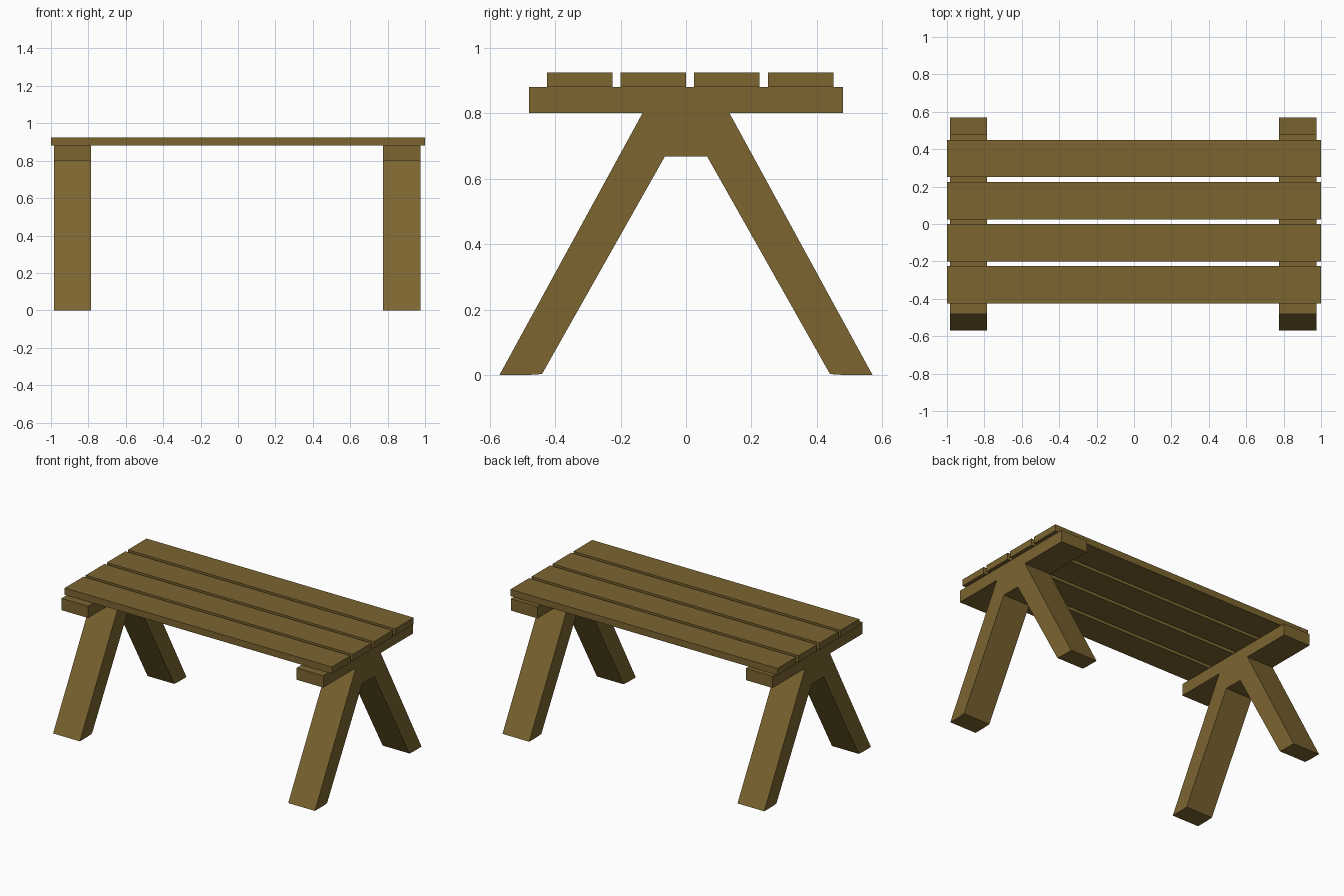
import bpy, bmesh
from mathutils import Vector

if "Cube" in bpy.data.objects:
    bpy.data.objects.remove(bpy.data.objects["Cube"])

wood = bpy.data.materials.new("wood")
wood.diffuse_color = (0.20, 0.13, 0.03, 1)
wood.use_nodes = True
wood.node_tree.nodes["Principled BSDF"].inputs["Base Color"].default_value = wood.diffuse_color


def extrude_profile(name, points, x0, x1):
    """Extrude a closed (y, z) profile along x from x0 to x1."""
    bm = bmesh.new()
    face = bm.faces.new([bm.verts.new((x0, y, z)) for y, z in points])
    res = bmesh.ops.extrude_face_region(bm, geom=[face])
    verts = [v for v in res["geom"] if isinstance(v, bmesh.types.BMVert)]
    bmesh.ops.translate(bm, verts=verts, vec=Vector((x1 - x0, 0, 0)))
    bmesh.ops.recalc_face_normals(bm, faces=bm.faces)
    mesh = bpy.data.meshes.new(name)
    bm.to_mesh(mesh)
    bm.free()
    mesh.materials.append(wood)
    obj = bpy.data.objects.new(name, mesh)
    bpy.context.collection.objects.link(obj)
    return obj


# Table top planks
for i in range(4):
    y = -0.425 + i * 0.225
    extrude_profile(f"top_plank_{i + 1}",
                    [(y, 0.88), (y + 0.2, 0.88), (y + 0.2, 0.925), (y, 0.925)],
                    -1.0, 1.0)

# Trestles: splayed legs joined to the crossbar in one profile
half = [(0.065, 0.667), (0.44, 0.003), (0.485, 0.0), (0.57, 0.0),
        (0.133, 0.80), (0.48, 0.80), (0.48, 0.88)]
trestle = half + [(-y, z) for y, z in reversed(half)]
extrude_profile("left_trestle", trestle, -0.985, -0.785)
extrude_profile("right_trestle", trestle, 0.775, 0.975)
